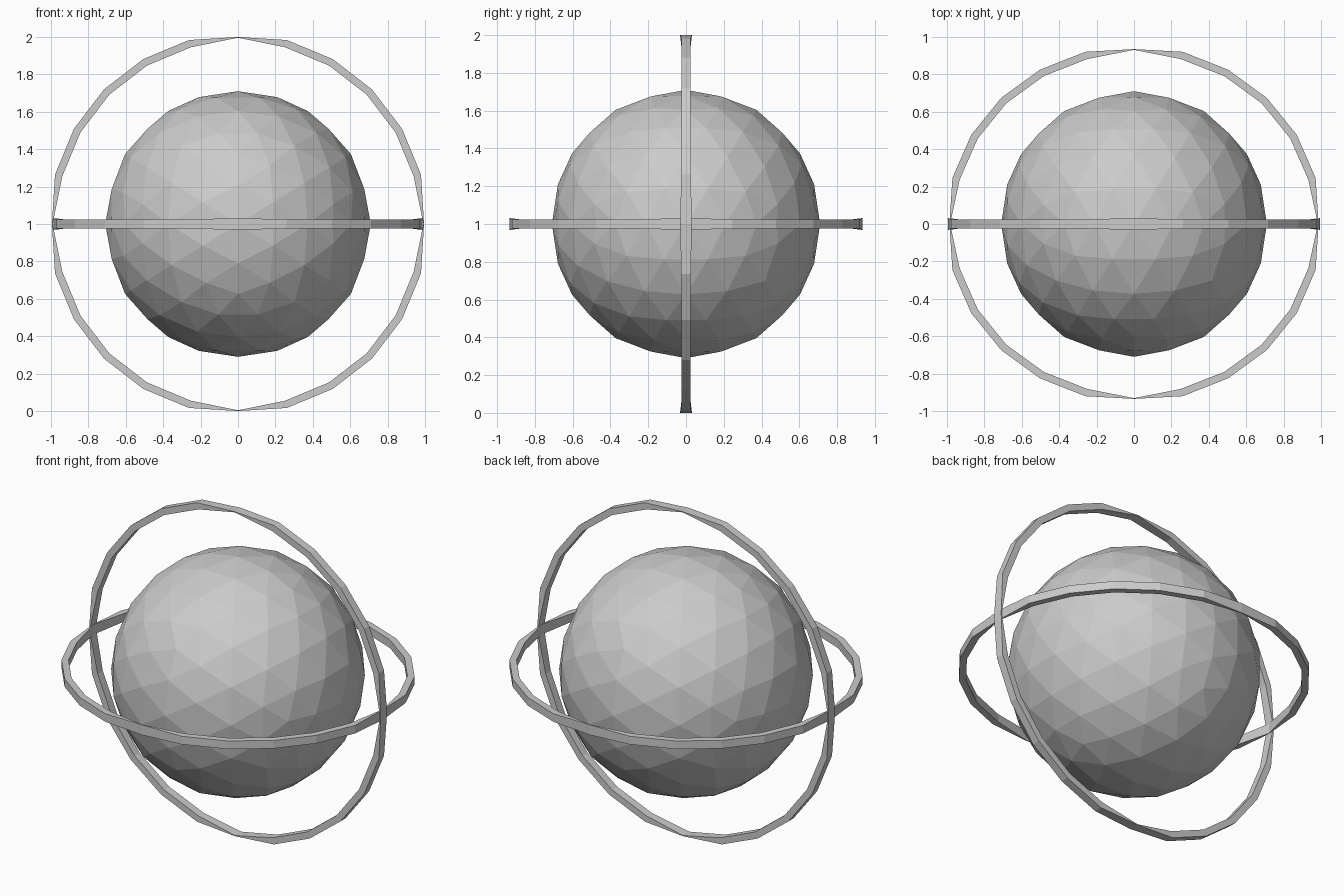
import bpy, bmesh
from math import sin, cos, tau, radians
from mathutils import Matrix, Vector

if "Cube" in bpy.data.objects:
    bpy.data.objects.remove(bpy.data.objects["Cube"])


def make_object(name, bm):
    bmesh.ops.recalc_face_normals(bm, faces=bm.faces)
    mesh = bpy.data.meshes.new(name)
    bm.to_mesh(mesh)
    bm.free()
    obj = bpy.data.objects.new(name, mesh)
    obj.location = (0, 0, 1)
    bpy.context.collection.objects.link(obj)
    return obj


def make_ring(name, rx, ry, turn, segments=24):
    """Thin square-section hoop, flattened at its four quarter points."""
    bm = bmesh.new()
    loops = []
    for i in range(segments):
        a = tau * i / segments
        centre = Vector((rx * cos(a), ry * sin(a), 0))
        out = Vector((cos(a), sin(a), 0))
        flat = i % (segments // 4) == 0
        radial, axial = (0.002, 0.031) if flat else (0.02, 0.025)
        loops.append([bm.verts.new(turn @ (centre + out * radial * u + Vector((0, 0, axial * v))))
                      for u, v in ((1, 1), (-1, 1), (-1, -1), (1, -1))])
    for i in range(segments):
        p, q = loops[i], loops[(i + 1) % segments]
        for k in range(4):
            n = (k + 1) % 4
            bm.faces.new((p[k], p[n], q[n], q[k]))
    return make_object(name, bm)


# Faceted core, turned so an edge lies along x at the top
bm = bmesh.new()
bmesh.ops.create_icosphere(bm, subdivisions=3, radius=0.71,
                           matrix=Matrix.Rotation(radians(-31.717), 4, 'Y'))
make_object("core_sphere", bm)

# Horizontal and upright hoops
make_ring("horizontal_ring", 0.985, 0.933, Matrix.Identity(3))
make_ring("upright_ring", 0.993, 0.998, Matrix.Rotation(radians(90), 3, 'X'))
